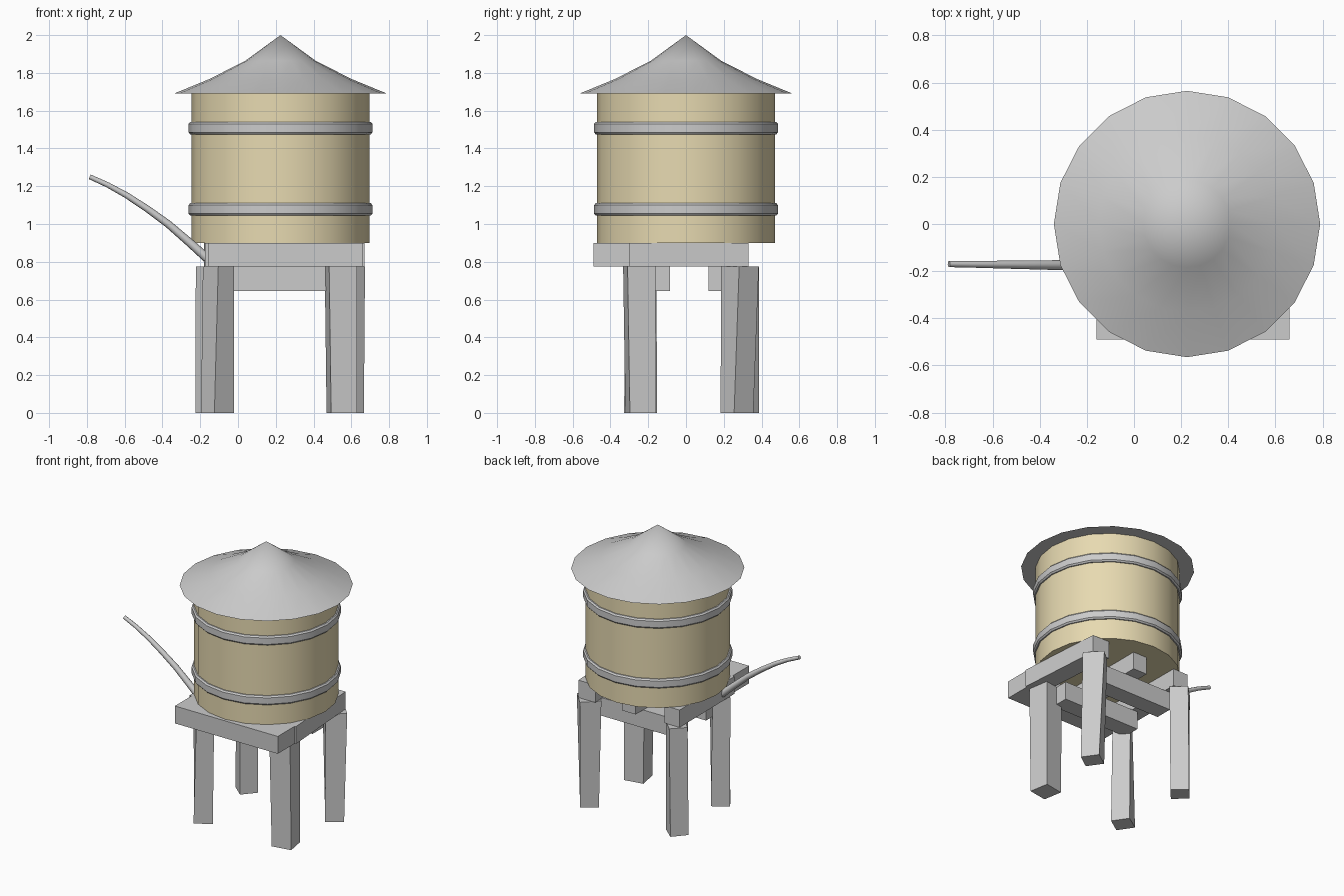
import bpy, math
from math import cos, sin, pi

if "Cube" in bpy.data.objects:
    bpy.data.objects.remove(bpy.data.objects["Cube"])

SIDES = 20
AXIS_X = 0.225


def make(name, verts, faces, smooth=None, mat=None):
    me = bpy.data.meshes.new(name)
    me.from_pydata(verts, [], faces)
    ob = bpy.data.objects.new(name, me)
    bpy.context.collection.objects.link(ob)
    bpy.ops.object.select_all(action='DESELECT')
    ob.select_set(True)
    bpy.context.view_layer.objects.active = ob
    bpy.ops.object.mode_set(mode='EDIT')
    bpy.ops.mesh.select_all(action='SELECT')
    bpy.ops.mesh.normals_make_consistent(inside=False)
    bpy.ops.object.mode_set(mode='OBJECT')
    if smooth:
        bpy.ops.object.shade_smooth_by_angle(angle=math.radians(smooth))
    if mat:
        me.materials.append(mat)
    return ob


def lathe(name, profile, closed=False, mat=None):
    """Spin (radius, z) points around the tank axis; radius 0 becomes a tip."""
    verts, rings, faces = [], [], []
    for r, z in profile:
        n = 1 if r == 0 else SIDES
        rings.append([len(verts) + i % n for i in range(SIDES)])
        verts += [(AXIS_X + r * cos(2 * pi * i / SIDES), r * sin(2 * pi * i / SIDES), z)
                  for i in range(n)]
    pairs = list(zip(rings, rings[1:])) + ([(rings[-1], rings[0])] if closed else [])
    for a, b in pairs:
        for i in range(SIDES):
            j = (i + 1) % SIDES
            faces.append(list(dict.fromkeys((a[i], a[j], b[j], b[i]))))
    if not closed:
        faces += [r for r in (rings[0], rings[-1]) if len(set(r)) > 2]
    return make(name, verts, faces, 40, mat)


BOX = [(3, 2, 1, 0), (4, 5, 6, 7)] + [(i, (i + 1) % 4, (i + 1) % 4 + 4, i + 4) for i in range(4)]


def prism(name, bottom, top, z0, z1):
    return make(name, [(x, y, z0) for x, y in bottom] + [(x, y, z1) for x, y in top], BOX)


def square(x, y, w, deg):
    r = w / math.sqrt(2)
    return [(x + r * cos(math.radians(deg + 45 + 90 * i)),
             y + r * sin(math.radians(deg + 45 + 90 * i))) for i in range(4)]


def rect(x0, x1, y0, y1, shift=0):
    return [(x0, y0), (x1, y0), (x1 + shift, y1), (x0 + shift, y1)]


# Wooden tank, roof and metal bands
wood = bpy.data.materials.new("tan_wood")
wood.diffuse_color = (0.8, 0.7, 0.44, 1)
wood.use_nodes = True
wood.node_tree.nodes["Principled BSDF"].inputs["Base Color"].default_value = wood.diffuse_color
lathe("tank", [(0.47, 0.9), (0.47, 1.69)], mat=wood)
lathe("roof", [(0.565, 1.69), (0.375, 1.768), (0.185, 1.865), (0, 2.0)])
for name, z in (("lower_band", 1.045), ("upper_band", 1.475)):
    lathe(name, [(0.46, z), (0.478, z), (0.487, z + 0.01), (0.487, z + 0.055),
                 (0.478, z + 0.065), (0.46, z + 0.065)], closed=True)

# Uneven legs: bottom and top square as (x, y, width, turn)
legs = {
    "front_left_leg": ((-0.108, -0.24, 0.126, 34), (-0.103, -0.24, 0.117, 44)),
    "front_right_leg": ((0.55, -0.24, 0.14, 10), (0.545, -0.247, 0.15, 9)),
    "back_left_leg": ((-0.14, 0.3, 0.122, 49), (-0.137, 0.3, 0.122, 45)),
    "back_right_leg": ((0.58, 0.27, 0.124, 35), (0.572, 0.285, 0.142, 43)),
}
for name, (b, t) in legs.items():
    prism(name, square(*b), square(*t), 0, 0.775)

# Platform beams
beams = {
    "front_plank": rect(-0.16, 0.66, -0.49, -0.30),
    "left_beam": rect(-0.175, -0.055, -0.30, 0.33, -0.005),
    "middle_beam": rect(0.17, 0.28, -0.30, 0.33),
    "right_beam": rect(0.535, 0.67, -0.30, 0.33, -0.045),
}
for name, r in beams.items():
    prism(name, r, r, 0.775, 0.9)

# Cross beams below the platform
for name, y0 in (("front_cross_beam", -0.21), ("back_cross_beam", 0.12)):
    r = rect(-0.10, 0.51, y0, y0 + 0.125)
    prism(name, r, r, 0.645, 0.775)

# Curved, tapering spout: (x, z, radius) along the path
path = [(-0.785, 1.25, 0.013), (-0.69, 1.207, 0.014), (-0.59, 1.152, 0.016),
        (-0.48, 1.08, 0.018), (-0.37, 1.0, 0.020), (-0.26, 0.905, 0.022), (-0.165, 0.82, 0.024)]
N = 8
verts, faces = [], []
for k, (x, z, r) in enumerate(path):
    a, b = path[max(k - 1, 0)], path[min(k + 1, len(path) - 1)]
    d = math.hypot(b[0] - a[0], b[1] - a[1])
    nx, nz = -(b[1] - a[1]) / d, (b[0] - a[0]) / d
    y = -0.17 - 0.006 * k / (len(path) - 1)
    for i in range(N):
        t = 2 * pi * i / N
        verts.append((x + nx * r * cos(t), y + r * sin(t), z + nz * r * cos(t)))
for k in range(len(path) - 1):
    for i in range(N):
        j = (i + 1) % N
        faces.append((k * N + i, k * N + j, k * N + N + j, k * N + N + i))
faces += [tuple(range(N)), tuple(range(len(verts) - N, len(verts)))]
make("spout", verts, faces, 50)
